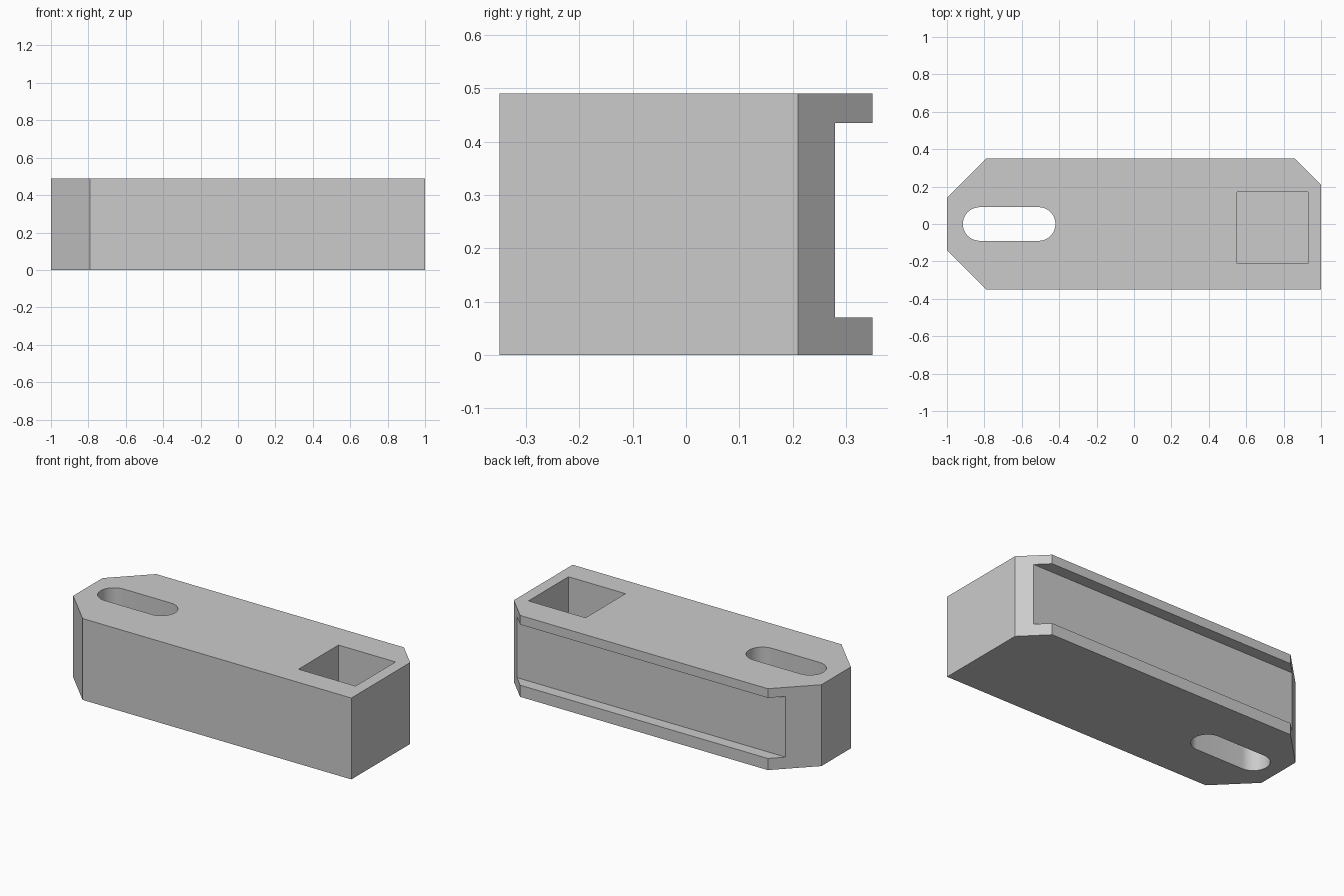
import bpy
import bmesh
import math

default_cube = bpy.data.objects.get("Cube")
if default_cube:
    bpy.data.objects.remove(default_cube, do_unlink=True)

HEIGHT = 0.49

grey = bpy.data.materials.new("light_grey")
grey.use_nodes = True
grey.diffuse_color = (0.6, 0.6, 0.6, 1)
grey.node_tree.nodes["Principled BSDF"].inputs["Base Color"].default_value = (0.6, 0.6, 0.6, 1)


def prism(name, outline, bottom, top):
    """Extrude a counter-clockwise XY outline between two heights."""
    bm = bmesh.new()
    base = bm.faces.new([bm.verts.new((x, y, bottom)) for x, y in outline])
    moved = bmesh.ops.extrude_face_region(bm, geom=[base])["geom"]
    verts = [v for v in moved if isinstance(v, bmesh.types.BMVert)]
    bmesh.ops.translate(bm, verts=verts, vec=(0, 0, top - bottom))
    bmesh.ops.recalc_face_normals(bm, faces=bm.faces)
    mesh = bpy.data.meshes.new(name)
    bm.to_mesh(mesh)
    bm.free()
    mesh.materials.append(grey)
    obj = bpy.data.objects.new(name, mesh)
    bpy.context.collection.objects.link(obj)
    return obj


def rectangle(x0, x1, y0, y1):
    return [(x0, y0), (x1, y0), (x1, y1), (x0, y1)]


def rounded_slot(x0, x1, radius, steps=24):
    """Slot outline with a half circle at each end."""
    points = []
    for centre, start in ((x1 - radius, -math.pi / 2), (x0 + radius, math.pi / 2)):
        for i in range(steps + 1):
            a = start + math.pi * i / steps
            points.append((centre + radius * math.cos(a), radius * math.sin(a)))
    return points


# Main block with three chamfered corners
body = prism("clamp_body", [(-0.79, -0.35), (1, -0.35), (1, 0.21), (0.86, 0.35),
                            (-0.79, 0.35), (-1, 0.14), (-1, -0.14)], 0, HEIGHT)

# Through slot, blind square pocket and long rear groove
cutters = [
    prism("slot_cutter", rounded_slot(-0.915, -0.42, 0.09), -0.1, HEIGHT + 0.1),
    prism("pocket_cutter", rectangle(0.55, 0.93, -0.21, 0.17), 0.07, HEIGHT + 0.1),
    prism("groove_cutter", rectangle(-1.1, 1.1, 0.28, 0.5), 0.07, 0.435),
]
for cutter in cutters:
    cutter.hide_render = True
    cut = body.modifiers.new(cutter.name, "BOOLEAN")
    cut.operation = "DIFFERENCE"
    cut.solver = "EXACT"
    cut.object = cutter

# Apply the cuts, then remove the helpers
bpy.ops.object.select_all(action="DESELECT")
bpy.context.view_layer.objects.active = body
body.select_set(True)
for cutter in cutters:
    bpy.ops.object.modifier_apply(modifier=cutter.name)
    bpy.data.objects.remove(cutter, do_unlink=True)

# Smooth slot ends, crisp edges elsewhere
bpy.ops.object.shade_smooth_by_angle(angle=math.radians(30))
